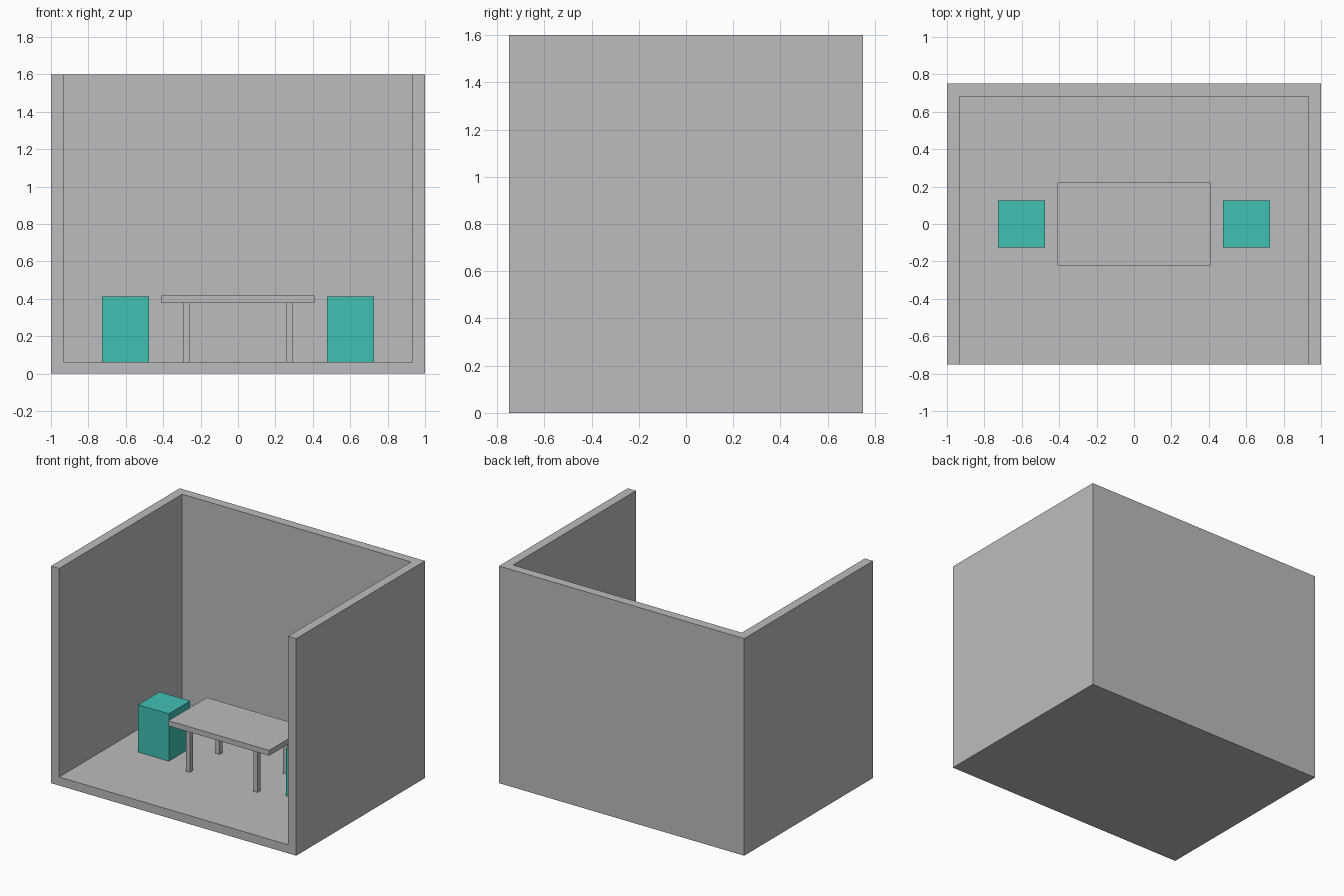
import bpy
import bmesh
from mathutils import Vector

default = bpy.data.objects.get("Cube")
if default:
    bpy.data.objects.remove(default, do_unlink=True)


def make_material(name, color):
    mat = bpy.data.materials.new(name)
    mat.use_nodes = True
    mat.diffuse_color = color
    mat.node_tree.nodes["Principled BSDF"].inputs["Base Color"].default_value = color
    return mat


grey = make_material("light grey", (0.5, 0.503, 0.515, 1))
teal = make_material("teal", (0.053, 0.53, 0.455, 1))


def box(name, low, high, mat):
    """Box between two opposite corners."""
    low, high = Vector(low), Vector(high)
    bm = bmesh.new()
    bmesh.ops.create_cube(bm, size=1)
    bmesh.ops.scale(bm, vec=high - low, verts=bm.verts)
    mesh = bpy.data.meshes.new(name)
    bm.to_mesh(mesh)
    bm.free()
    mesh.materials.append(mat)
    obj = bpy.data.objects.new(name, mesh)
    obj.location = (low + high) / 2
    bpy.context.collection.objects.link(obj)
    return obj


HALF_X, HALF_Y, HEIGHT = 1.0, 0.75, 1.6
WALL, FLOOR = 0.067, 0.063

# Room shell: a block hollowed out through its top and front
room = box("room_shell", (-HALF_X, -HALF_Y, 0), (HALF_X, HALF_Y, HEIGHT), grey)
cutter = box("room_cutter", (WALL - HALF_X, -HALF_Y - 1, FLOOR),
             (HALF_X - WALL, HALF_Y - WALL, HEIGHT + 1), grey)
cutter.hide_render = True
cut = room.modifiers.new("hollow", "BOOLEAN")
cut.operation = "DIFFERENCE"
cut.solver = "EXACT"
cut.object = cutter
bpy.context.view_layer.objects.active = room
bpy.ops.object.modifier_apply(modifier=cut.name)
bpy.data.objects.remove(cutter, do_unlink=True)

# Table
TABLE_UNDER, TABLE_TOP = 0.378, 0.417
box("table_top", (-0.41, -0.223, TABLE_UNDER), (0.41, 0.223, TABLE_TOP), grey)
LEG = 0.017
for side, sx in (("right", -1), ("left", 1)):
    for end, sy in (("front", -1), ("back", 1)):
        x, y = sx * 0.276, sy * 0.173
        box(f"table_leg_{end}_{side}", (x - LEG, y - LEG, FLOOR),
            (x + LEG, y + LEG, TABLE_UNDER), grey)

    # Block seat at each end of the table
    x, half = sx * 0.602, 0.125
    box(f"seat_{side}", (x - half, -half, FLOOR), (x + half, half, 0.412), teal)
